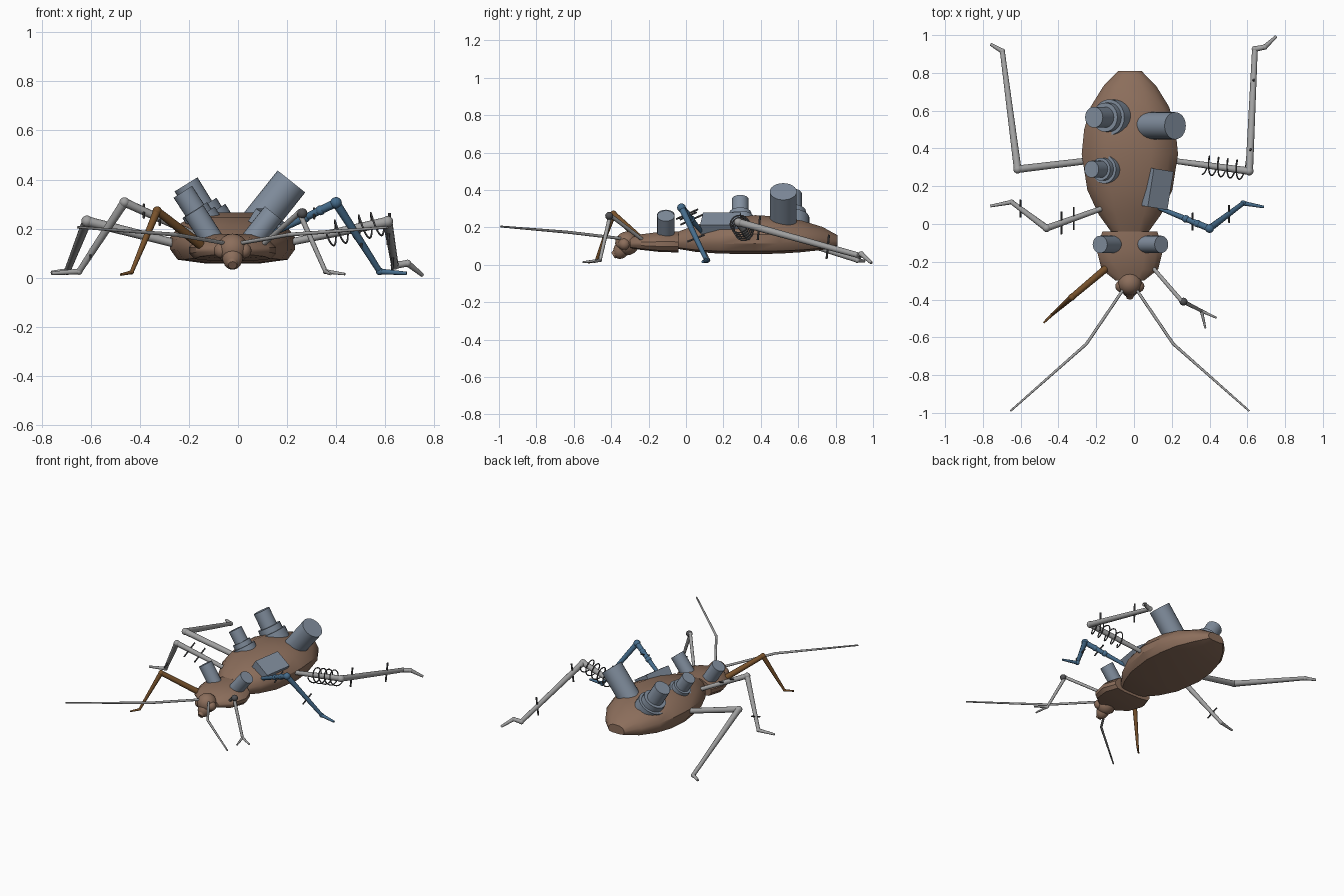
import bpy, bmesh, math
from mathutils import Vector, Matrix

if "Cube" in bpy.data.objects:
    bpy.data.objects.remove(bpy.data.objects["Cube"])

CX = -0.022  # body centre line


def material(name, rgb):
    m = bpy.data.materials.new(name)
    m.diffuse_color = (*rgb, 1)
    m.use_nodes = True
    m.node_tree.nodes["Principled BSDF"].inputs["Base Color"].default_value = m.diffuse_color
    return m


BROWN = material("brown shell", (0.26, 0.155, 0.105))
GREY = material("leg grey", (0.36, 0.36, 0.36))
STEEL = material("steel blue grey", (0.22, 0.27, 0.34))
BLUE = material("blue leg", (0.06, 0.15, 0.26))
RUST = material("rust leg", (0.19, 0.085, 0.025))
DARK = material("dark wire", (0.085, 0.085, 0.09))


def finish(bm, name, mat, angle=40):
    bmesh.ops.recalc_face_normals(bm, faces=bm.faces)
    me = bpy.data.meshes.new(name)
    bm.to_mesh(me)
    bm.free()
    ob = bpy.data.objects.new(name, me)
    bpy.context.collection.objects.link(ob)
    me.materials.append(mat)
    bpy.ops.object.select_all(action='DESELECT')
    ob.select_set(True)
    bpy.context.view_layer.objects.active = ob
    bpy.ops.object.shade_smooth_by_angle(angle=math.radians(angle))
    return ob


def rod(bm, a, b, r1, r2=None, seg=12):
    a, b = Vector(a), Vector(b)
    d = b - a
    m = Matrix.Translation((a + b) / 2) @ d.to_track_quat('Z', 'Y').to_matrix().to_4x4()
    bmesh.ops.create_cone(bm, cap_ends=True, segments=seg, radius1=r1,
                          radius2=r1 if r2 is None else r2, depth=d.length, matrix=m)


def ball(bm, c, r, scale=(1, 1, 1), tilt=0):
    m = Matrix.Translation(c) @ Matrix.Rotation(tilt, 4, 'X') @ Matrix.Diagonal((*scale, 1))
    bmesh.ops.create_uvsphere(bm, u_segments=16, v_segments=10, radius=r, matrix=m)


def shell(name, rings):
    """Loft a flat-bottomed cross-section along y; ring = (y, half width, bottom, top)."""
    half = [(0.45, 0), (0.88, 0.07), (1, 0.27), (1, 0.5), (0.82, 0.78), (0.45, 0.98)]
    section = half + [(-x, z) for x, z in reversed(half)]
    bm = bmesh.new()
    loops = [[bm.verts.new((CX + x * w, y, lo + z * (hi - lo))) for x, z in section]
             for y, w, lo, hi in rings]
    n = len(section)
    for p, q in zip(loops, loops[1:]):
        for i in range(n):
            bm.faces.new((p[i], p[(i + 1) % n], q[(i + 1) % n], q[i]))
    bm.faces.new(loops[0])
    bm.faces.new(loops[-1])
    return finish(bm, name, BROWN, 35)


def leg(name, mat, pts, radii, joint=1.15):
    bm = bmesh.new()
    for i in range(len(pts) - 1):
        rod(bm, pts[i], pts[i + 1], radii[i], radii[i + 1])
        if i:
            ball(bm, pts[i], radii[i] * joint)
    return finish(bm, name, mat)


def spikes(name, a, b, fractions, direction, length, r=0.005):
    """Short cross bars through a leg segment."""
    bm = bmesh.new()
    d = Vector(direction).normalized() * length / 2
    for f in fractions:
        c = Vector(a).lerp(Vector(b), f)
        rod(bm, c - d, c + d, r, seg=8)
    return finish(bm, name, DARK)


def stack(name, top, bottom, steps):
    """Stepped cylinder; steps = (start, end, radius) as fractions from bottom to top."""
    bm = bmesh.new()
    t, b = Vector(top), Vector(bottom)
    for s, e, r in steps:
        rod(bm, b.lerp(t, s), b.lerp(t, e), r, seg=24)
    return finish(bm, name, STEEL)


# Body
shell("abdomen", [(-0.04, 0.10, 0.085, 0.18), (0.05, 0.165, 0.07, 0.215),
                  (0.18, 0.225, 0.06, 0.25), (0.37, 0.255, 0.058, 0.27),
                  (0.50, 0.242, 0.06, 0.262), (0.62, 0.208, 0.068, 0.24),
                  (0.73, 0.14, 0.08, 0.205), (0.81, 0.062, 0.10, 0.16)])
shell("thorax", [(-0.30, 0.075, 0.09, 0.145), (-0.24, 0.15, 0.08, 0.165),
                 (-0.13, 0.177, 0.068, 0.18), (-0.04, 0.145, 0.067, 0.18)])

# Head, eyes and mouth
bm = bmesh.new()
ball(bm, (CX, -0.315, 0.115), 0.064)
ball(bm, (CX, -0.345, 0.082), 0.042, (1, 1, 1.25), -0.5)
for s in (-1, 1):
    ball(bm, (CX + s * 0.045, -0.33, 0.11), 0.032)
rod(bm, (CX, -0.35, 0.075), (CX, -0.39, 0.05), 0.034, 0.018)
finish(bm, "head", BROWN)

# Antennae
for side, s in (("left", -1), ("right", 1)):
    bx = CX + s * 0.03
    leg(side + "_antenna", GREY,
        [(bx, -0.34, 0.14), (CX + s * 0.23, -0.635, 0.175), (CX + s * 0.632, -0.99, 0.205)],
        [0.008, 0.008, 0.005], 1)

# Canisters on the back
stack("large_canister", (0.218, 0.52, 0.392), (0.045, 0.52, 0.175), [(0, 1, 0.072)])
stack("rear_stepped_canister", (-0.212, 0.565, 0.38), (-0.095, 0.565, 0.19),
      [(0, 0.32, 0.095), (0.32, 0.5, 0.077), (0.5, 1, 0.055)])
stack("middle_stepped_canister", (-0.225, 0.29, 0.35), (-0.115, 0.29, 0.18),
      [(0, 0.4, 0.076), (0.4, 0.56, 0.06), (0.56, 1, 0.045)])
stack("left_thorax_canister", (-0.18, -0.108, 0.27), (-0.09, -0.108, 0.13), [(0, 1, 0.046)])
stack("right_thorax_canister", (0.145, -0.108, 0.262), (0.04, -0.108, 0.13), [(0, 1, 0.046)])

# Tilted box on the right of the abdomen
bm = bmesh.new()
bmesh.ops.create_cube(bm, size=1, matrix=Matrix.Translation((0.125, 0.187, 0.222))
                      @ Matrix.Rotation(math.radians(-9), 4, 'Z')
                      @ Matrix.Rotation(math.radians(33), 4, 'Y')
                      @ Matrix.Diagonal((0.125, 0.205, 0.06, 1)))
finish(bm, "back_box", STEEL)

# Left legs
leg("left_rear_leg", GREY, [(-0.2, 0.34, 0.125), (-0.616, 0.29, 0.23),
    (-0.697, 0.915, 0.025), (-0.76, 0.952, 0.02)], [0.017, 0.02, 0.013, 0.008])
LM = [(-0.12, 0.10, 0.15), (-0.463, -0.022, 0.307), (-0.648, 0.116, 0.025), (-0.76, 0.095, 0.017)]
leg("left_middle_leg", GREY, LM, [0.013, 0.018, 0.012, 0.007])
spikes("left_middle_spikes", LM[0], LM[1], (0.58, 0.77), (0, 1, 0.45), 0.13)
spikes("left_middle_shin_spike", LM[1], LM[2], (0.75,), (0, 1, 0.4), 0.10)
leg("left_front_leg", RUST, [(-0.13, -0.22, 0.115), (-0.33, -0.388, 0.272),
    (-0.434, -0.48, 0.022), (-0.478, -0.523, 0.012)], [0.02, 0.016, 0.008, 0.005])

# Right rear leg with a coil spring
RR = [(0.17, 0.34, 0.135), (0.61, 0.28, 0.228), (0.64, 0.926, 0.05),
      (0.692, 0.937, 0.058), (0.752, 0.992, 0.01)]
leg("right_rear_leg", GREY, RR, [0.014, 0.02, 0.015, 0.013, 0.008])
spikes("right_rear_spikes", RR[1], RR[2], (0.17, 0.74), (0.05, 0.1, 1), 0.13, 0.006)
a, b = Vector(RR[0]), Vector(RR[1])
axis = (b - a).normalized()
u = axis.cross(Vector((0, 0, 1))).normalized()
v = axis.cross(u)
curve = bpy.data.curves.new("coil_path", 'CURVE')
curve.dimensions = '3D'
curve.bevel_depth = 0.004
curve.bevel_resolution = 1
spline = curve.splines.new('POLY')
N, TURNS = 90, 4.5
spline.points.add(N)
for i, p in enumerate(spline.points):
    t = i / N
    w = t * TURNS * math.tau
    c = a.lerp(b, 0.45 + 0.5 * t) + 0.05 * (u * math.cos(w) + v * math.sin(w))
    p.co = (*c, 1)
coil = bpy.data.objects.new("right_rear_coil", curve)
bpy.context.collection.objects.link(coil)
curve.materials.append(DARK)

# Right middle leg
RM = [(0.12, 0.09, 0.17), (0.40, -0.024, 0.305), (0.578, 0.11, 0.025), (0.688, 0.09, 0.017)]
leg("right_middle_leg", BLUE, RM, [0.011, 0.018, 0.012, 0.007], 1.3)
bm = bmesh.new()
for f in (0.55, 0.77):
    ball(bm, Vector(RM[0]).lerp(Vector(RM[1]), f), 0.02)
finish(bm, "right_middle_joints", BLUE)
spikes("right_middle_spikes", RM[0], RM[1], (0.68,), (0, 1, 0.45), 0.10)
spikes("right_middle_shin_spike", RM[1], RM[2], (0.58,), (0, 1, 0.4), 0.10)

# Right front leg with a forked foot
RF = [(0.09, -0.22, 0.125), (0.25, -0.405, 0.265), (0.357, -0.46, 0.025)]
leg("right_front_leg", GREY, RF, [0.01, 0.011, 0.009])
bm = bmesh.new()
ball(bm, RF[2], 0.011)
for tip in ((0.437, -0.497, 0.014), (0.378, -0.552, 0.014)):
    rod(bm, RF[2], tip, 0.009, 0.005)
finish(bm, "right_front_claws", GREY)
bm = bmesh.new()
ball(bm, (0.262, -0.411, 0.262), 0.021)
finish(bm, "right_front_knee", DARK)
